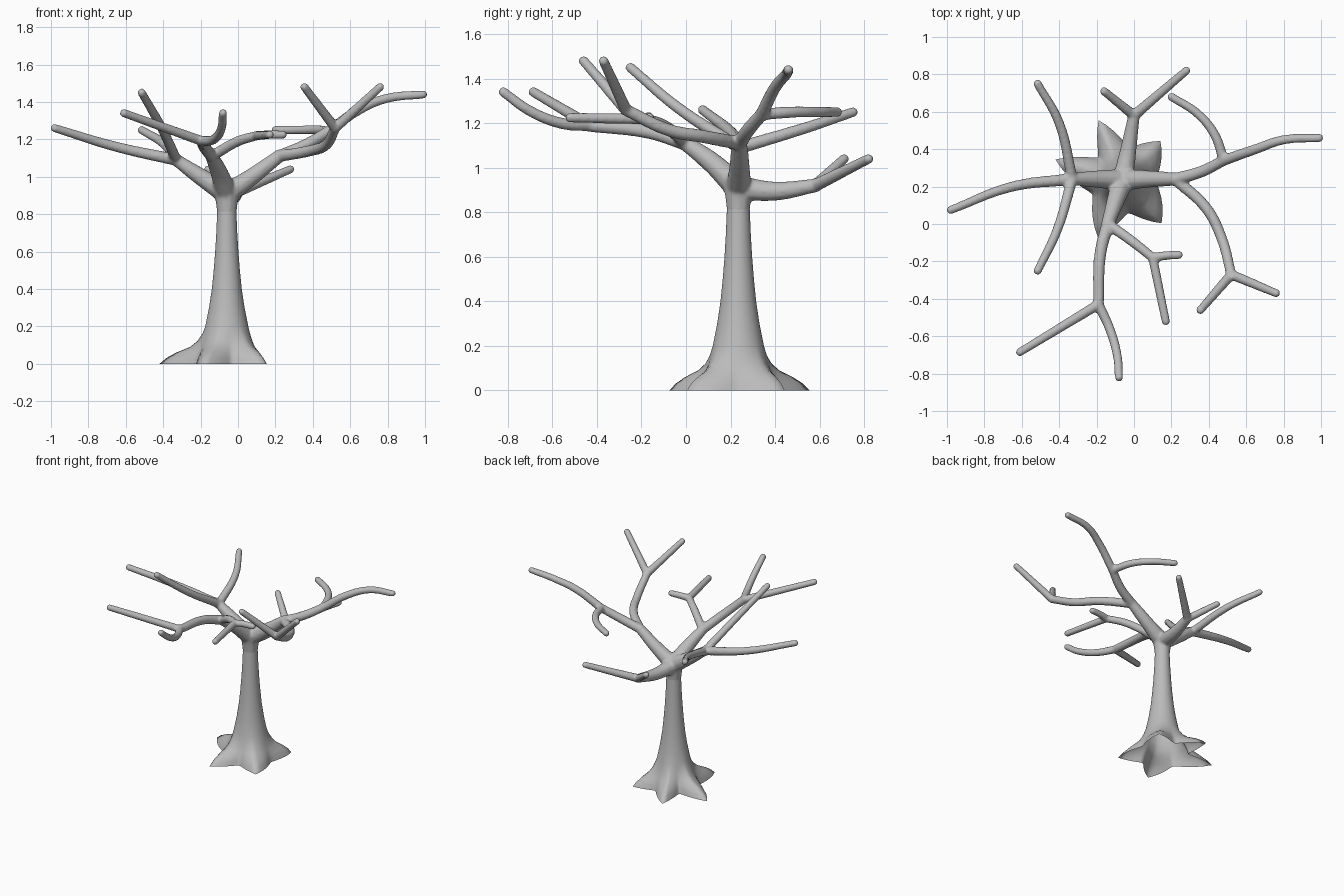
import bpy, bmesh, math

cube = bpy.data.objects.get("Cube")
if cube:
    bpy.data.objects.remove(cube, do_unlink=True)

# Single bark colour
bark = bpy.data.materials.new("grey_bark")
bark.use_nodes = True
GREY = (0.5, 0.5, 0.5, 1)
bark.diffuse_color = GREY
bark.node_tree.nodes["Principled BSDF"].inputs["Base Color"].default_value = GREY


def add_object(name, mesh):
    obj = bpy.data.objects.new(name, mesh)
    bpy.context.collection.objects.link(obj)
    mesh.materials.clear()
    mesh.materials.append(bark)
    for poly in mesh.polygons:
        poly.use_smooth = True
    return obj


# Trunk: open loft whose rings flare into five pointed roots
CX, CY = -0.06, 0.235
ROOTS = [(46, 0.29), (112, 0.345), (163, 0.376), (247, 0.336), (312, 0.31)]
# height, body radius, root strength
RINGS = [(0, 0.18, 1), (0.03, 0.172, 0.82), (0.06, 0.162, 0.56), (0.09, 0.149, 0.25),
         (0.12, 0.137, 0.12), (0.16, 0.125, 0.04), (0.2, 0.115, 0), (0.3, 0.095, 0),
         (0.4, 0.08, 0), (0.5, 0.07, 0), (0.6, 0.062, 0), (0.7, 0.056, 0),
         (0.82, 0.051, 0)]
STEPS = 12


def root_outline():
    for i, (a0, r0) in enumerate(ROOTS):
        a1, r1 = ROOTS[(i + 1) % len(ROOTS)]
        a1 += 360 if a1 < a0 else 0
        for s in range(STEPS):
            t = s / STEPS
            lobe = abs(2 * t - 1) ** 1.5
            yield math.radians(a0 + (a1 - a0) * t), (r0 if t < 0.5 else r1), lobe


bm = bmesh.new()
rings = []
for z, body, strength in RINGS:
    ring = []
    for angle, tip, lobe in root_outline():
        r = body + (tip - body) * lobe * strength
        ring.append(bm.verts.new((CX + r * math.cos(angle), CY + r * math.sin(angle), z)))
    rings.append(ring)
for low, high in zip(rings, rings[1:]):
    n = len(low)
    for i in range(n):
        j = (i + 1) % n
        bm.faces.new((low[i], low[j], high[j], high[i]))
mesh = bpy.data.meshes.new("trunk")
bm.to_mesh(mesh)
bm.free()
add_object("trunk", mesh)

# Branch joints
FORK = (-0.06, 0.235, 0.91)
SIDE = (-0.33, 0.24, 1.09)
FRONT = (-0.14, 0.0, 1.11)
FRONT_END = (-0.19, -0.43, 1.19)
TWIG = (0.1, -0.18, 1.22)
LEFT = (0.22, 0.24, 1.11)
LEFT_BACK = (0.48, 0.34, 1.24)
LEFT_FRONT = (0.52, -0.27, 1.26)
BACK = (0.0, 0.58, 0.92)

# start radius, end radius, path
BRANCHES = [
    (0.045, 0.066, [(CX, CY, 0.74), (CX, CY, 0.83), FORK]),
    # right limb
    (0.06, 0.034, [FORK, (-0.2, 0.24, 1.0), SIDE]),
    (0.033, 0.023, [SIDE, (-0.65, 0.2, 1.16), (-0.98, 0.075, 1.26)]),
    (0.03, 0.023, [SIDE, (-0.4, 0.54, 1.18), (-0.515, 0.75, 1.25)]),
    (0.03, 0.023, [SIDE, (-0.41, -0.03, 1.265), (-0.515, -0.25, 1.45)]),
    # front limb
    (0.06, 0.036, [FORK, (-0.1, 0.12, 1.02), FRONT]),
    (0.035, 0.03, [FRONT, (-0.18, -0.16, 1.16), FRONT_END]),
    (0.028, 0.023, [FRONT_END, (-0.61, -0.685, 1.34)]),
    (0.028, 0.023, [FRONT_END, (-0.13, -0.56, 1.2), (-0.09, -0.7, 1.255), (-0.08, -0.82, 1.34)]),
    (0.03, 0.026, [FRONT, (0.0, -0.1, 1.19), TWIG]),
    (0.026, 0.023, [TWIG, (0.16, -0.17, 1.225), (0.24, -0.165, 1.225)]),
    (0.026, 0.023, [TWIG, (0.17, -0.52, 1.225)]),
    # left limb
    (0.06, 0.036, [FORK, (0.06, 0.24, 0.99), LEFT]),
    (0.034, 0.03, [LEFT, (0.36, 0.28, 1.17), LEFT_BACK]),
    (0.03, 0.023, [LEFT_BACK, (0.65, 0.4, 1.36), (0.8, 0.45, 1.42), (0.99, 0.46, 1.44)]),
    (0.028, 0.023, [LEFT_BACK, (0.43, 0.48, 1.25), (0.34, 0.59, 1.25), (0.2, 0.68, 1.25)]),
    (0.032, 0.028, [LEFT, (0.39, 0.08, 1.14), (0.47, -0.08, 1.17), LEFT_FRONT]),
    (0.028, 0.023, [LEFT_FRONT, (0.355, -0.46, 1.48)]),
    (0.028, 0.023, [LEFT_FRONT, (0.76, -0.37, 1.48)]),
    # back limb
    (0.056, 0.032, [FORK, (-0.03, 0.4, 0.895), BACK]),
    (0.03, 0.023, [BACK, (0.28, 0.82, 1.04)]),
    (0.028, 0.023, [BACK, (-0.16, 0.71, 1.04)]),
]

curve = bpy.data.curves.new("branch_paths", "CURVE")
curve.dimensions = "3D"
curve.bevel_depth = 1.0
curve.bevel_resolution = 3
curve.use_fill_caps = True
curve.resolution_u = 8
for r0, r1, path in BRANCHES:
    spline = curve.splines.new("BEZIER")
    spline.bezier_points.add(len(path) - 1)
    for i, (point, co) in enumerate(zip(spline.bezier_points, path)):
        point.co = co
        point.handle_left_type = point.handle_right_type = "AUTO"
        point.radius = r0 + (r1 - r0) * i / (len(path) - 1)
paths = bpy.data.objects.new("branch_paths", curve)
bpy.context.collection.objects.link(paths)
bpy.context.view_layer.update()
tubes = bpy.data.meshes.new_from_object(paths.evaluated_get(bpy.context.evaluated_depsgraph_get()))
bpy.data.objects.remove(paths, do_unlink=True)

# Rounded tips and joints
bm = bmesh.new()
bm.from_mesh(tubes)
for r0, r1, path in BRANCHES[1:]:
    ball = bmesh.ops.create_icosphere(bm, subdivisions=2, radius=r1 * 1.03)
    bmesh.ops.translate(bm, verts=ball["verts"], vec=path[-1])
bm.to_mesh(tubes)
bm.free()

# Fuse the branches into one smooth crown
crown = add_object("branches", tubes)
fuse = crown.modifiers.new("fuse", "REMESH")
fuse.mode = "VOXEL"
fuse.voxel_size = 0.008
fuse.use_smooth_shade = True
soften = crown.modifiers.new("soften", "SMOOTH")
soften.factor = 0.5
soften.iterations = 8
